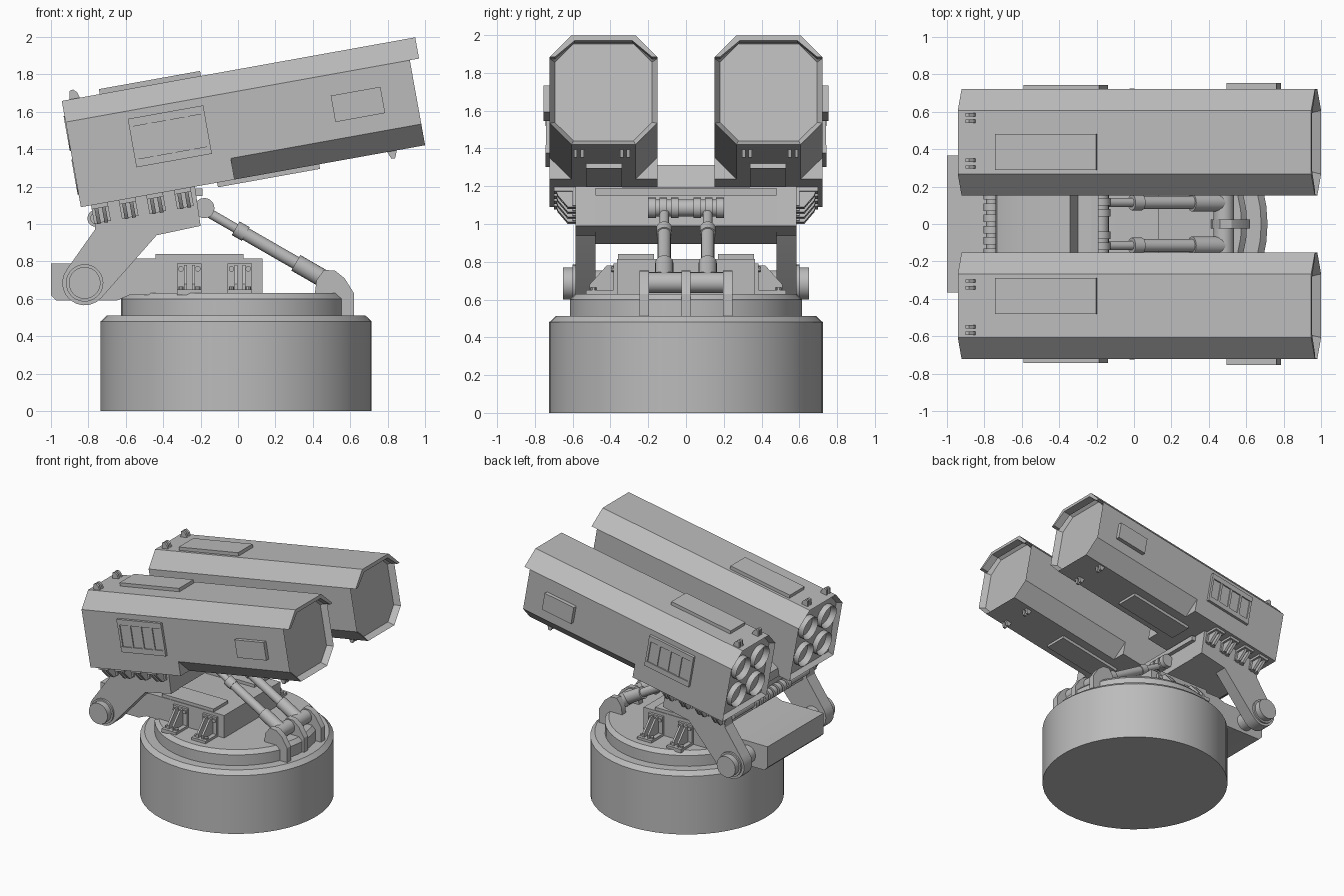
import bpy, bmesh, math
from mathutils import Matrix, Vector

cube = bpy.data.objects.get("Cube")
if cube:
    bpy.data.objects.remove(cube, do_unlink=True)

grey = bpy.data.materials.new("plain_grey")
grey.use_nodes = True
grey.diffuse_color = (0.5, 0.5, 0.5, 1)
grey.node_tree.nodes["Principled BSDF"].inputs["Base Color"].default_value = (0.5, 0.5, 0.5, 1)

WORLD = Matrix.Identity(4)
# Tilted frame of the launch pods: x along the pod, z up from its underside
POD = Matrix.Translation((-0.84, 0, 1.09)) @ Matrix.Rotation(math.radians(-10.2), 4, 'Y')


def finish(name, bm, frame=WORLD, mirror=False):
    bmesh.ops.recalc_face_normals(bm, faces=bm.faces)
    mesh = bpy.data.meshes.new(name)
    bm.to_mesh(mesh)
    bm.free()
    mesh.materials.append(grey)
    mesh.shade_smooth()
    mesh.set_sharp_from_angle(angle=math.radians(30))
    obj = bpy.data.objects.new(name, mesh)
    bpy.context.collection.objects.link(obj)
    obj.matrix_world = frame
    if mirror:
        mod = obj.modifiers.new("mirror", 'MIRROR')
        mod.use_axis = (False, True, False)
        mod.use_mirror_merge = False
    return obj


def add_prism(bm, pts, a, b, along):
    """Extrude a profile along x (points are y, z) or along y (points are x, z)."""
    place = (lambda p, t: (t, p[0], p[1])) if along == 'x' else (lambda p, t: (p[0], t, p[1]))
    near = [bm.verts.new(place(p, a)) for p in pts]
    far = [bm.verts.new(place(p, b)) for p in pts]
    caps = [bm.faces.new(near), bm.faces.new(far)]
    for i in range(len(pts)):
        j = (i + 1) % len(pts)
        bm.faces.new((near[i], near[j], far[j], far[i]))
    bmesh.ops.recalc_face_normals(bm, faces=bm.faces)
    return caps


def prism(name, pts, a, b, along='y', frame=WORLD, mirror=False):
    bm = bmesh.new()
    add_prism(bm, pts, a, b, along)
    return finish(name, bm, frame, mirror)


def box(name, x, y, z, frame=WORLD, mirror=False):
    pts = [(x[0], z[0]), (x[1], z[0]), (x[1], z[1]), (x[0], z[1])]
    return prism(name, pts, y[0], y[1], 'y', frame, mirror)


def sink(bm, face, rim, move):
    bmesh.ops.inset_region(bm, faces=[face], thickness=rim)
    bmesh.ops.translate(bm, verts=face.verts, vec=move)


def rod(name, p0, p1, r, frame=WORLD, mirror=False, seg=20, bore=0):
    p0, p1 = Vector(p0), Vector(p1)
    d = p1 - p0
    bm = bmesh.new()
    bmesh.ops.create_cone(bm, cap_ends=True, segments=seg, radius1=r, radius2=r, depth=d.length)
    if bore:
        cap = min((f for f in bm.faces if len(f.verts) == seg), key=lambda f: f.calc_center_median().z)
        sink(bm, cap, bore, (0, 0, d.length * 0.8))
    turn = d.to_track_quat('Z', 'Y').to_matrix().to_4x4()
    bm.transform(Matrix.Translation((p0 + p1) / 2) @ turn)
    return finish(name, bm, frame, mirror)


def lathe(name, profile, cx, seg=48):
    bm = bmesh.new()
    vs = [bm.verts.new((cx + r, 0, z)) for r, z in profile]
    edges = [bm.edges.new(e) for e in zip(vs, vs[1:])]
    bmesh.ops.spin(bm, geom=vs + edges, cent=(cx, 0, 0), axis=(0, 0, 1), angle=math.tau, steps=seg)
    bmesh.ops.remove_doubles(bm, verts=bm.verts, dist=0.0005)
    return finish(name, bm)


# Round turntable
lathe("turntable_drum", [(0, 0), (0.724, 0), (0.724, 0.48), (0.69, 0.512), (0, 0.512)], -0.01)
lathe("turntable_disc", [(0, 0.5), (0.615, 0.5), (0.615, 0.6), (0.585, 0.63), (0, 0.63)], -0.01)

# Pedestal housing with its rear overhang
prism("pedestal_housing", [(-1, 0.79), (-1, 0.62), (-0.97, 0.59), (-0.65, 0.59), (-0.58, 0.62),
                           (0.13, 0.62), (0.13, 0.815), (-0.55, 0.815), (-0.62, 0.79)], -0.365, 0.365)
box("housing_top_plates", (-0.44, 0.03), (0.17, 0.36), (0.8, 0.84), mirror=True)

# Bolted gussets beside the housing
for x in (-0.26, 0.01):
    box("gusset_foot", (x - 0.065, x + 0.065), (0.36, 0.53), (0.62, 0.65), mirror=True)
    box("gusset_back", (x - 0.065, x + 0.065), (0.36, 0.385), (0.63, 0.79), mirror=True)
    for dx in (-0.022, 0.022):
        prism("gusset_rib", [(0.38, 0.78), (0.42, 0.78), (0.51, 0.68), (0.51, 0.64), (0.38, 0.64)],
              x + dx - 0.008, x + dx + 0.008, 'x', mirror=True)
    for dx in (-0.045, 0.045):
        rod("gusset_bolt", (x + dx, 0.38, 0.76), (x + dx, 0.395, 0.76), 0.015, mirror=True, seg=10)
        rod("foot_bolt", (x + dx, 0.49, 0.64), (x + dx, 0.49, 0.665), 0.015, mirror=True, seg=10)

# Swing arms: rounded lower end around the pivot, wide upper end under the pods
PIVOT = (-0.82, 0.685)
arc = [(PIVOT[0] + 0.12 * math.cos(t), PIVOT[1] + 0.12 * math.sin(t))
       for t in (math.radians(140 + 18 * i) for i in range(11))]
prism("swing_arm", arc + [(-0.435, 0.94), (-0.2, 0.99), (-0.23, 1.2), (-0.76, 1.105), (-0.765, 0.97)],
      0.48, 0.585, mirror=True)
rod("pivot_cap", (PIVOT[0], 0.57, PIVOT[1]), (PIVOT[0], 0.65, PIVOT[1]), 0.085, mirror=True, seg=28)
rod("pivot_collar", (PIVOT[0], 0.57, PIVOT[1]), (PIVOT[0], 0.6, PIVOT[1]), 0.1, mirror=True, seg=28)
rod("pivot_shaft", (PIVOT[0], -0.5, PIVOT[1]), (PIVOT[0], 0.5, PIVOT[1]), 0.07)

# Cradle between the arms
prism("cradle_beam", [(-0.73, 1.1), (-0.23, 1.195), (-0.205, 0.99), (-0.66, 0.895), (-0.73, 0.95)], -0.49, 0.49)
box("cradle_front_rail", (-0.24, -0.19), (-0.48, 0.48), (1.15, 1.19))
prism("cradle_hump", [(0.1, 0), (0.12, 0.06), (0.25, 0.12), (0.53, 0.13), (0.55, 0)], -0.16, 0.16, 'y', POD)
rod("rear_rod", (-0.76, -0.49, 1.03), (-0.76, 0.49, 1.03), 0.03)
for i in range(8):
    y = -0.21 + 0.06 * i
    rod("rear_rod_ring", (-0.76, y - 0.02, 1.03), (-0.76, y + 0.02, 1.03), 0.045)

# Lifting rams
top, foot = Vector((-0.2, 0.115, 1.085)), Vector((0.47, 0.115, 0.7))
rams = [("ram_piston", 0, 0.3, 0.025), ("ram_top_collar", 0.28, 0.36, 0.042),
        ("ram_sleeve", 0.34, 0.82, 0.035), ("ram_cylinder", 0.76, 1, 0.048)]
for name, a, b, r in rams:
    rod(name, top.lerp(foot, a), top.lerp(foot, b), r, mirror=True)
rod("ram_top_pin", (-0.18, -0.2, 1.085), (-0.18, 0.2, 1.085), 0.045)
for y in (0.06, 0.12, 0.18):
    rod("ram_top_ring", (-0.18, y - 0.02, 1.085), (-0.18, y + 0.02, 1.085), 0.054, mirror=True)
rod("ram_foot_pin", (0.48, -0.21, 0.69), (0.48, 0.21, 0.69), 0.055)

# Three curved fins that hold the foot pin
FIN = [(0.41, 0.62), (0.42, 0.7), (0.46, 0.755), (0.52, 0.75), (0.57, 0.71), (0.62, 0.63), (0.62, 0.5), (0.45, 0.5)]
prism("ram_bracket_side", FIN, 0.195, 0.245, mirror=True)
prism("ram_bracket_middle", FIN, -0.025, 0.025)

# Pod bodies: square-bottomed rear part, eight-sided front part
MID, HALF, CUT, TOP, LEN = 0.437, 0.285, 0.115, 0.577, 1.87
upper = [(MID + HALF, TOP - CUT), (MID + HALF - CUT, TOP), (MID - HALF + CUT, TOP), (MID - HALF, TOP - CUT)]
square = upper + [(MID - HALF, 0), (MID + HALF, 0)]
eight = upper + [(MID - HALF, CUT), (MID - HALF + CUT, 0), (MID + HALF - CUT, 0), (MID + HALF, CUT)]
bm = bmesh.new()
caps = add_prism(bm, square, 0, 0.835, 'x')
sink(bm, caps[0], 0.025, (0.04, 0, 0))
finish("pod_rear", bm, POD, True)
bm = bmesh.new()
caps = add_prism(bm, eight, 0.82, LEN, 'x')
sink(bm, caps[1], 0.03, (-0.045, 0, 0))
finish("pod_front", bm, POD, True)

# Hood over each pod mouth
inner = [(MID + (y - MID) * 0.9, z - 0.028 if z == TOP else z) for y, z in upper]
prism("pod_hood", upper + inner[::-1], LEN - 0.01, 1.92, 'x', POD, True)

# Four launch tubes at each pod's rear
for y in (MID - 0.12, MID + 0.12):
    for z in (0.165, 0.4):
        rod("launch_tube", (-0.005, y, z), (0.07, y, z), 0.095, POD, True, 24, 0.022)

# Panels on pod top, underside and outer side
side = MID + HALF
box("pod_top_panel", (0.206, 0.756), (0.29, 0.48), (TOP - 0.01, TOP + 0.027), POD, True)
box("pod_bottom_panel", (0.74, 1.295), (0.34, 0.53), (-0.025, 0.01), POD, True)
box("pod_small_side_panel", (1.42, 1.69), (side - 0.01, side + 0.032), (0.207, 0.35), POD, True)
box("pod_large_side_panel", (0.33, 0.74), (side - 0.01, side + 0.012), (0.157, 0.42), POD, True)
box("side_panel_ledge", (0.33, 0.74), (side, side + 0.022), (0.157, 0.2), POD, True)
box("side_panel_header", (0.33, 0.74), (side, side + 0.022), (0.375, 0.42), POD, True)
for x in (0.34, 0.44, 0.54, 0.64, 0.73):
    box("side_panel_rib", (x - 0.01, x + 0.01), (side, side + 0.02), (0.18, 0.4), POD, True)

# Paired lugs on top at the rear and underneath at the front
for y in (0.305, 0.34, 0.55, 0.585):
    prism("top_lug", [(0.04, TOP - 0.01), (0.1, TOP - 0.01), (0.09, TOP + 0.03), (0.07, TOP + 0.05), (0.05, TOP + 0.045)],
          y - 0.009, y + 0.009, 'y', POD, True)
    prism("bottom_lug", [(1.66, 0.01), (1.72, 0.01), (1.70, -0.04), (1.68, -0.04)],
          y - 0.009, y + 0.009, 'y', POD, True)

# Clamps that tie the pods to the arms
for x in (0.1, 0.25, 0.4, 0.55):
    box("clamp_plate", (x - 0.045, x + 0.045), (0.58, 0.7), (-0.022, 0.005), POD, True)
    box("clamp_back", (x - 0.045, x + 0.045), (0.58, 0.6), (-0.1, 0), POD, True)
    for dx in (-0.02, 0.02):
        prism("clamp_hook", [(0.58, -0.105), (0.625, -0.105), (0.68, -0.04), (0.69, -0.01), (0.58, -0.01)],
              x + dx - 0.01, x + dx + 0.01, 'x', POD, True)
